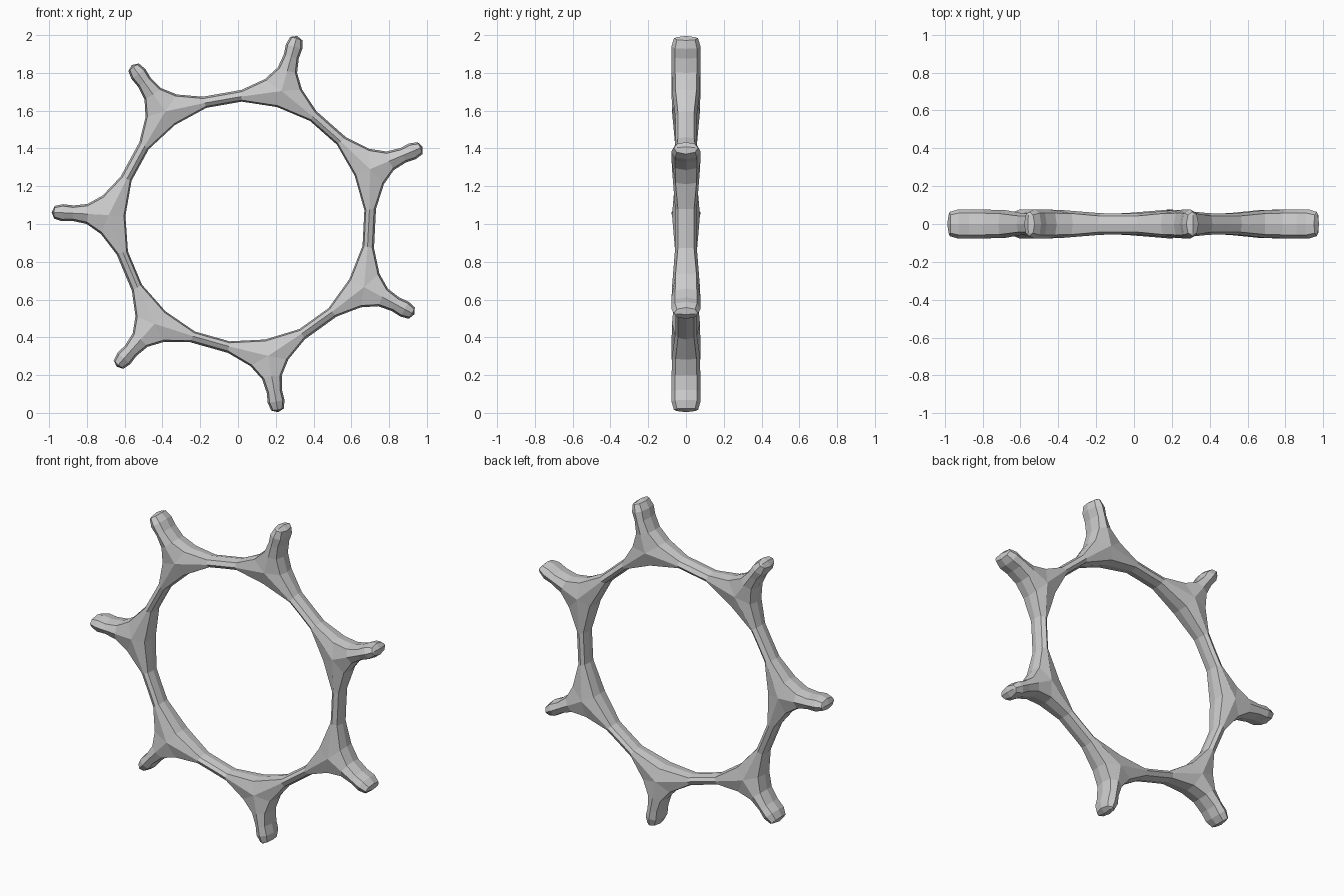
import bpy, bmesh, math

if "Cube" in bpy.data.objects:
    bpy.data.objects.remove(bpy.data.objects["Cube"])

SPOKES = 7
CX, CZ = 0.035, 1.011           # ring centre
START = math.radians(177.1)     # direction of the left spoke
STEP = 2 * math.pi / SPOKES


def polar(r, a):
    return (r * math.cos(a), r * math.sin(a))


def ring_point(r, mid):
    # ring corner at a third of the sector, or the chord middle between two spokes
    return polar(r * math.cos(STEP / 6), STEP / 2) if mid else polar(r, STEP / 3)


# Stations of half a sector in (radial, sideways): outer edge, ridge line, ridge depth
outer = [ring_point(0.699, True), ring_point(0.699, False), (0.757, 0.102),
         (0.835, 0.053), (0.91, 0.041), (0.965, 0.045), (1.008, 0.034), (1.023, 0)]
ridge = [ring_point(0.664, True), ring_point(0.664, False), (0.72, 0),
         (0.83, 0), (0.91, 0), (0.965, 0), (1.01, 0), (1.01, 0)]
depth = [0.056, 0.057, 0.074, 0.076, 0.077, 0.077, 0.064, 0.064]
inner = [ring_point(0.637, True), ring_point(0.637, False), (0.632, 0)]


def bevel_edge(p, c, d, inset):
    # edge between the side wall and the front face, pulled in towards the ridge
    du, dv = c[0] - p[0], c[1] - p[1]
    k = inset / max(math.hypot(du, dv), 0.02)
    return (p[0] + du * k, p[1] + dv * k, d * 0.75)


# Faces of one quarter sector (one side of the spoke, one side of the depth)
faces = []
top = [(c[0], c[1], d) for c, d in zip(ridge, depth)]
for line, n, inset in ((outer, len(outer), 0.01), (inner, 3, 0.008)):
    wall = [(p[0], p[1], 0) for p in line]
    edge = [bevel_edge(line[i], ridge[i], depth[i], inset) for i in range(n)]
    for i in range(n - 1):
        faces.append([wall[i], wall[i + 1], edge[i + 1], edge[i]])
        front = [edge[i], edge[i + 1], top[i + 1], top[i]]
        faces.append(front[:3] if top[i] == top[i + 1] else front)

# Mirror and repeat around the ring
bm = bmesh.new()
for k in range(SPOKES):
    a = START + k * STEP
    ca, sa = math.cos(a), math.sin(a)
    for sv in (1, -1):
        for sy in (1, -1):
            for f in faces:
                bm.faces.new([bm.verts.new((CX + u * ca - v * sv * sa, y * sy,
                                            CZ + u * sa + v * sv * ca)) for u, v, y in f])
bmesh.ops.remove_doubles(bm, verts=bm.verts, dist=0.0005)
bmesh.ops.recalc_face_normals(bm, faces=bm.faces)

mesh = bpy.data.meshes.new("spoked_ring")
bm.to_mesh(mesh)
bm.free()
bpy.context.collection.objects.link(bpy.data.objects.new("spoked_ring", mesh))
